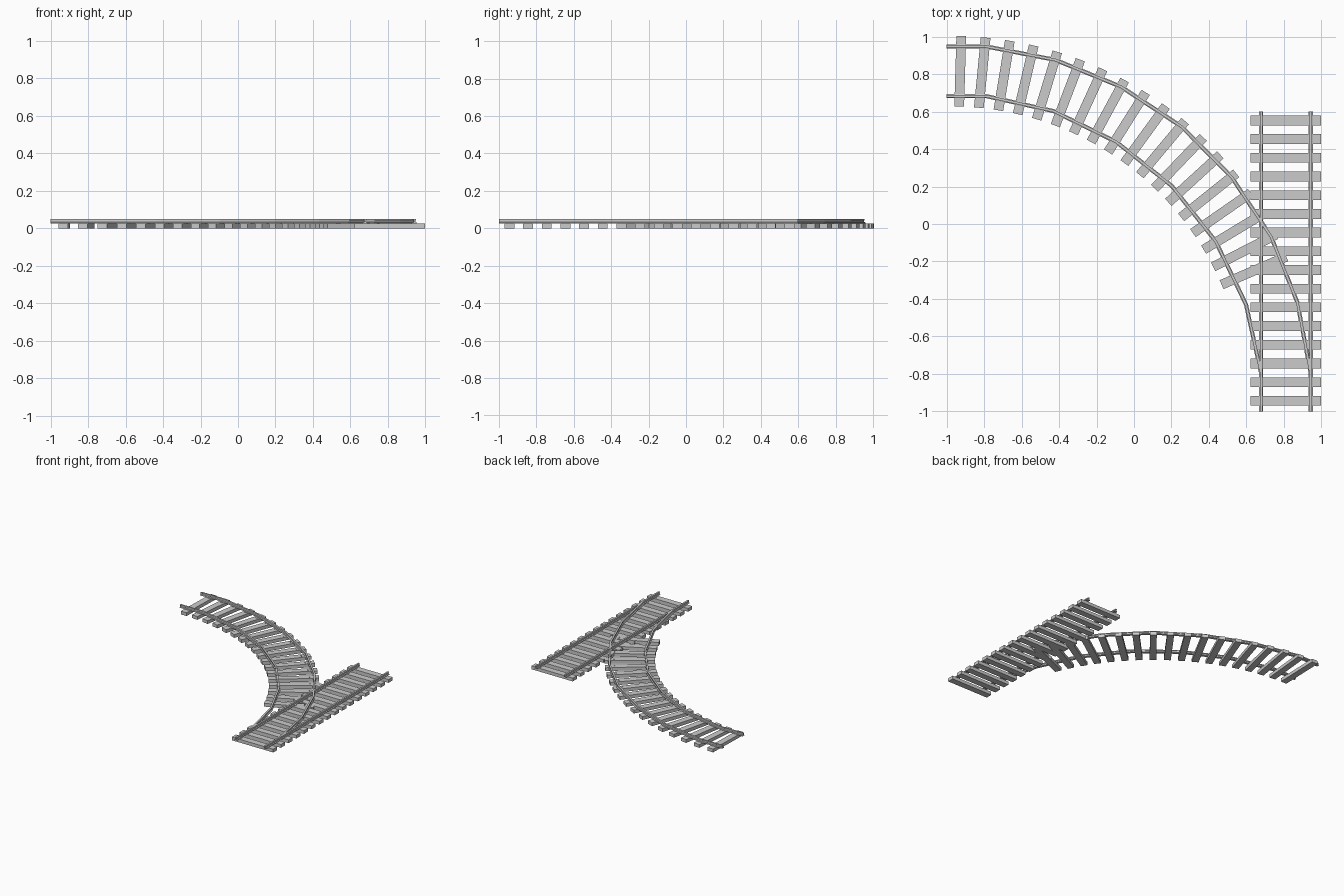
import bpy, bmesh, math
from mathutils import Matrix, Vector

cube = bpy.data.objects.get("Cube")
if cube:
    bpy.data.objects.remove(cube)

TIE_TOP = 0.027
RAIL_TOP = 0.05
GAUGE = 0.265


def add_object(name, mesh, location=(0, 0, 0), angle=0):
    obj = bpy.data.objects.new(name, mesh)
    obj.location = location
    obj.rotation_euler.z = angle
    bpy.context.collection.objects.link(obj)
    return obj


def add_box(bm, center, size):
    matrix = Matrix.Translation(center) @ Matrix.Diagonal((*size, 1))
    bmesh.ops.create_cube(bm, size=1, matrix=matrix)


def make_tie_mesh():
    """Wooden tie along x, with a small spike just inside each rail."""
    bm = bmesh.new()
    add_box(bm, (0, 0, TIE_TOP / 2), (0.376, 0.052, TIE_TOP))
    for side in (-1, 1):
        for y in (-0.008, 0.008):
            add_box(bm, (side * (GAUGE / 2 - 0.015), y, TIE_TOP + 0.001),
                    (0.005, 0.005, 0.004))
    mesh = bpy.data.meshes.new("tie")
    bm.to_mesh(mesh)
    bm.free()
    return mesh


# Half of the rail section: foot, web and head
HALF = [(0.011, TIE_TOP), (0.011, 0.031), (0.004, 0.034),
        (0.004, 0.041), (0.007, 0.043), (0.007, RAIL_TOP)]
SECTION = HALF + [(-x, z) for x, z in reversed(HALF)]


def make_rail(name, path):
    """Sweep the rail section along a flat path with mitred corners."""
    points = [Vector(p) for p in path]
    dirs = [(b - a).normalized() for a, b in zip(points, points[1:])]
    bm = bmesh.new()
    rings = []
    for i, p in enumerate(points):
        before, after = dirs[max(i - 1, 0)], dirs[min(i, len(dirs) - 1)]
        tangent = (before + after).normalized()
        side = Vector((-tangent.y, tangent.x)) / tangent.dot(after)
        rings.append([bm.verts.new((*(p + side * x), z)) for x, z in SECTION])
    count = len(SECTION)
    for a, b in zip(rings, rings[1:]):
        for k in range(count):
            n = (k + 1) % count
            bm.faces.new((a[k], a[n], b[n], b[k]))
    bm.faces.new(rings[0])
    bm.faces.new(rings[-1][::-1])
    bmesh.ops.recalc_face_normals(bm, faces=bm.faces)
    mesh = bpy.data.meshes.new(name)
    bm.to_mesh(mesh)
    bm.free()
    add_object(name, mesh)


tie = make_tie_mesh()

# Straight track
STRAIGHT_X = 0.811
for i in range(16):
    add_object(f"straight_tie_{i + 1}", tie, (STRAIGHT_X, -0.944 + 0.0998 * i, 0))
for name, side in (("right", -1), ("left", 1)):
    x = STRAIGHT_X + side * GAUGE / 2
    make_rail(f"straight_rail_{name}", [(x, -1), (x, 0.6)])

# Ties of the branch, fanned around a circle
RADIUS = 1.765
for i in range(18):
    a = math.radians(1.7 + 3.82 * i)
    position = (-0.98 + RADIUS * math.sin(a), -0.949 + RADIUS * math.cos(a), 0)
    add_object(f"branch_tie_{i + 1}", tie, position, math.pi / 2 - a)

# Rails of the branch, running into the straight rails
make_rail("branch_rail_outer", [
    (-1, 0.948), (-0.79, 0.948), (-0.42, 0.876), (-0.07, 0.733), (0.254, 0.52),
    (0.52, 0.252), (0.733, -0.07), (0.872, -0.418), (0.942, -0.79)])
make_rail("branch_rail_inner", [
    (-1, 0.683), (-0.79, 0.683), (-0.43, 0.603), (-0.094, 0.438), (0.202, 0.203),
    (0.436, -0.092), (0.598, -0.43), (0.677, -0.79)])
